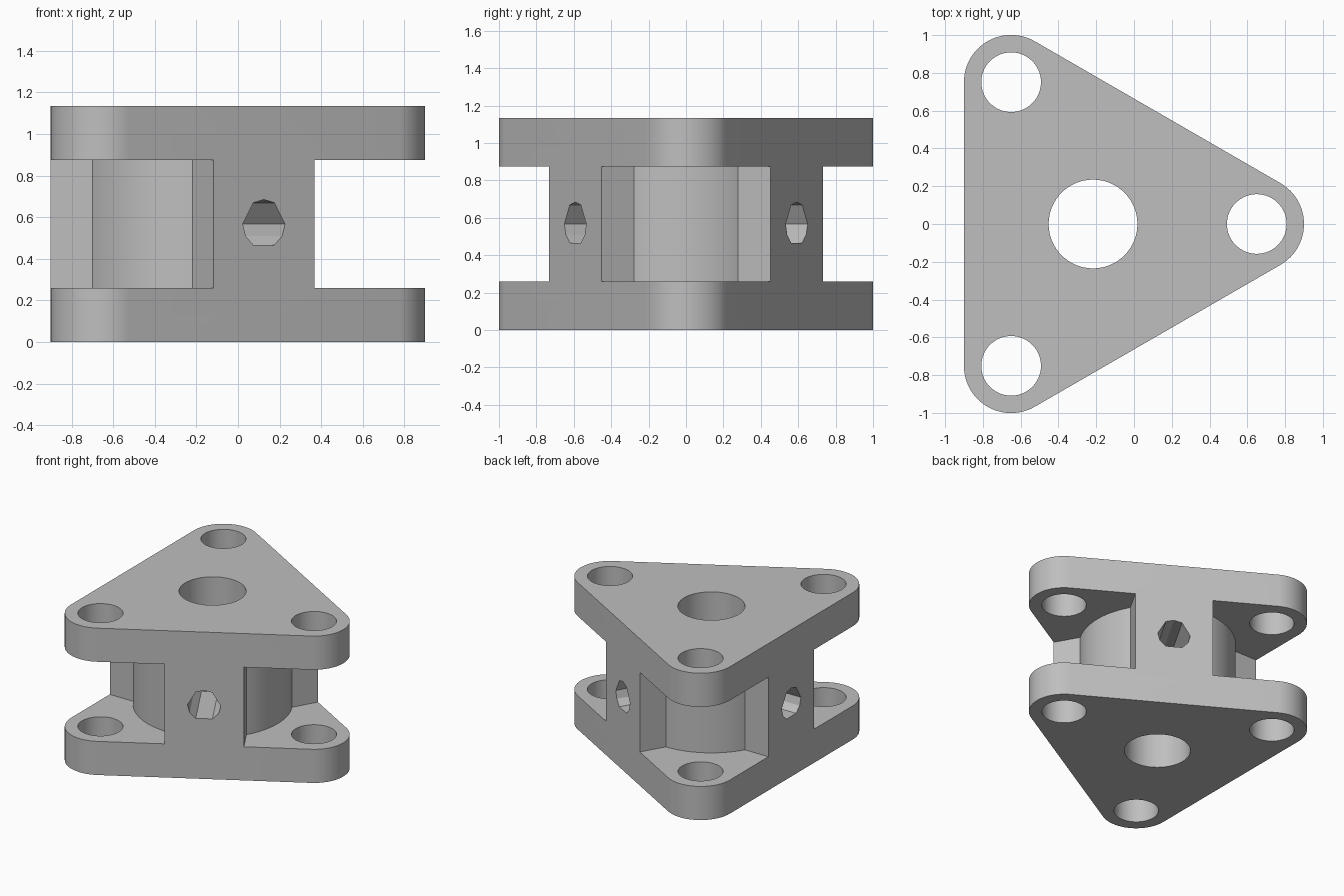
import bpy
import bmesh
from math import radians, sin, cos, asin, pi
from mathutils import Matrix, Vector

cube = bpy.data.objects.get("Cube")
if cube:
    bpy.data.objects.remove(cube, do_unlink=True)

HEIGHT = 1.135
PLATE = 0.26          # thickness of each flange plate
CENTRE_X = -0.217     # axis of the three-fold symmetry
REACH = 0.867         # axis to corner hole centre
CORNER_R = 0.25
CORE_R = 0.558
RIB_HALF = 0.28
FACE = REACH / 2 + CORNER_R   # axis to flat side face

grey = bpy.data.materials.new("plain grey")
grey.use_nodes = True
colour = (0.52, 0.52, 0.52, 1)
grey.diffuse_color = colour
grey.node_tree.nodes["Principled BSDF"].inputs["Base Color"].default_value = colour


def polar(r, a):
    return Vector((r * cos(a), r * sin(a)))


def arc(centre, r, start, end, n):
    return [centre + polar(r, start + (end - start) * i / n) for i in range(n + 1)]


def circle(centre, r, n=64):
    return arc(centre, r, 0, 2 * pi, n)[:-1]


def prism(name, outline, z0, z1, matrix=Matrix()):
    """Extrude a 2D outline from z0 to z1, then move it by matrix."""
    bm = bmesh.new()
    face = bm.faces.new([bm.verts.new((p.x, p.y, z0)) for p in outline])
    top = bmesh.ops.extrude_face_region(bm, geom=[face])["geom"]
    bmesh.ops.translate(bm, vec=(0, 0, z1 - z0),
                        verts=[v for v in top if isinstance(v, bmesh.types.BMVert)])
    bmesh.ops.transform(bm, matrix=matrix, verts=bm.verts)
    bmesh.ops.recalc_face_normals(bm, faces=bm.faces)
    mesh = bpy.data.meshes.new(name)
    bm.to_mesh(mesh)
    bm.free()
    mesh.materials.append(grey)
    obj = bpy.data.objects.new(name, mesh)
    bpy.context.collection.objects.link(obj)
    return obj


def cut(body, cutter):
    """Subtract the cutter from the body and discard it."""
    cutter.hide_render = True
    mod = body.modifiers.new("cut", 'BOOLEAN')
    mod.operation = 'DIFFERENCE'
    mod.solver = 'EXACT'
    mod.object = cutter
    bpy.context.view_layer.objects.active = body
    bpy.ops.object.modifier_apply(modifier=mod.name)
    bpy.data.objects.remove(cutter, do_unlink=True)


axis = Matrix.Translation((CENTRE_X, 0, 0))
turns = [radians(a) for a in (0, 120, 240)]

# Rounded triangular block
outline = []
for t in turns:
    outline += arc(polar(REACH, t), CORNER_R, t - pi / 3, t + pi / 3, 24)
body = prism("triangular_spacer", outline, 0, HEIGHT, axis)

# Corner pocket: round core wall, then two rib walls opening outwards
half = pi / 3 - asin(RIB_HALF / CORE_R)
wall = arc(Vector((0, 0)), CORE_R, half, -half, 32)
low = wall[-1] + polar(0.4, -pi / 3)
high = wall[0] + polar(0.4, pi / 3)
pocket = wall + [low, Vector((1.5, low.y)), Vector((1.5, high.y)), high]

# Coarse side hole: flattened upper shoulders, rounder lower half
side_hole = [polar(0.117, radians(a))
             for a in (0, 60, 90, 120, 180, 210, 240, 300, 330)]

for t in turns:
    turn = axis @ Matrix.Rotation(t, 4, 'Z')
    cut(body, prism("pocket_cutter", pocket, PLATE, HEIGHT - PLATE, turn))
    cut(body, prism("bolt_cutter", circle(Vector((REACH, 0)), 0.158), -0.1, HEIGHT + 0.1, turn))

# Central bore, then side holes running into it
cut(body, prism("bore_cutter", circle(Vector((0, 0)), 0.235), -0.1, HEIGHT + 0.1, axis))
upright = Matrix.Rotation(pi / 2, 4, 'Z') @ Matrix.Rotation(pi / 2, 4, 'X')
for t in turns:
    aim = (axis @ Matrix.Translation((0, 0, HEIGHT / 2))
           @ Matrix.Rotation(t + pi / 3, 4, 'Z') @ upright)
    cut(body, prism("side_hole_cutter", side_hole, 0.1, FACE + 0.1, aim))

bpy.ops.object.select_all(action='DESELECT')
body.select_set(True)
bpy.context.view_layer.objects.active = body
bpy.ops.object.shade_smooth_by_angle(angle=radians(25))
